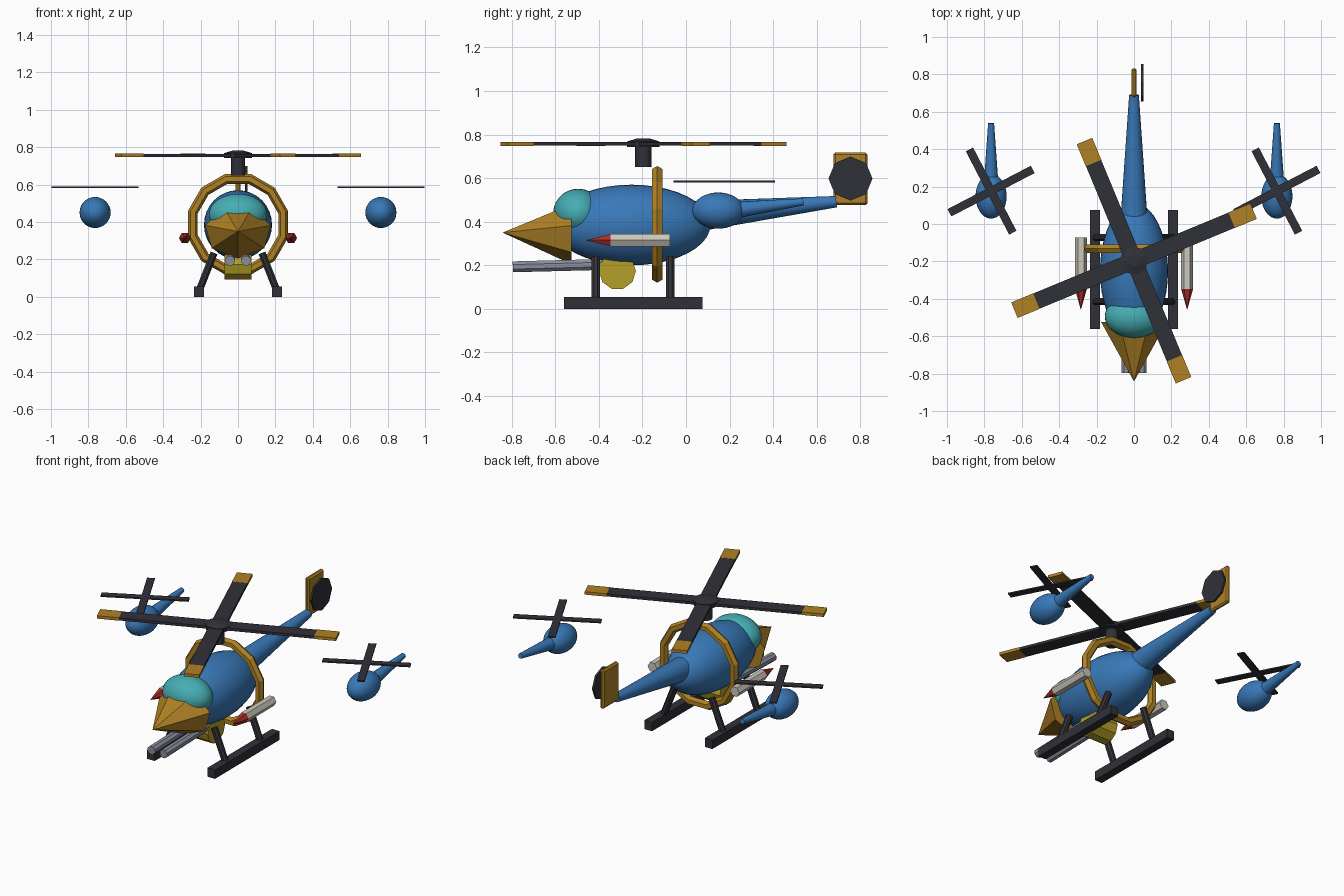
import bpy, bmesh
from math import pi, cos, sin, radians
from mathutils import Vector, Matrix

if "Cube" in bpy.data.objects:
    bpy.data.objects.remove(bpy.data.objects["Cube"])

COLORS = {
    "blue": (0.04, 0.19, 0.48), "gold": (0.43, 0.22, 0.018), "dark": (0.03, 0.03, 0.04),
    "white": (0.6, 0.57, 0.5), "red": (0.4, 0.026, 0.02), "teal": (0.06, 0.42, 0.45),
    "yellow": (0.46, 0.35, 0.02), "steel": (0.26, 0.28, 0.35),
}
MATS = {}
for key, rgb in COLORS.items():
    MATS[key] = bpy.data.materials.new(key)
    MATS[key].diffuse_color = (*rgb, 1)


def finish(name, bm, color):
    bmesh.ops.recalc_face_normals(bm, faces=bm.faces)
    mesh = bpy.data.meshes.new(name)
    bm.to_mesh(mesh)
    bm.free()
    mesh.materials.append(MATS[color])
    ob = bpy.data.objects.new(name, mesh)
    bpy.context.collection.objects.link(ob)
    return ob


def loft(name, p0, p1, r0, r1, sides, color, roll=0, wide=1, smooth=False):
    """Tapered prism from p0 to p1; r1 = 0 gives a pointed end."""
    p0, p1 = Vector(p0), Vector(p1)
    d = (p1 - p0).normalized()
    ref = Vector((0, 0, 1)) if abs(d.z) < 0.95 else Vector((0, 1, 0))
    u = (ref - d * ref.dot(d)).normalized()
    v = d.cross(u)
    angles = [roll + 2 * pi * i / sides for i in range(sides)]
    bm = bmesh.new()

    def ring(p, r):
        return [bm.verts.new(p + u * r * cos(a) + v * r * wide * sin(a)) for a in angles]

    a = ring(p0, r0)
    b = ring(p1, r1) if r1 else [bm.verts.new(p1)]
    bm.faces.new(a)
    if r1:
        bm.faces.new(b)
    for i in range(sides):
        j = (i + 1) % sides
        f = bm.faces.new((a[i], a[j], b[j], b[i]) if r1 else (a[i], a[j], b[0]))
        f.smooth = smooth
    return finish(name, bm, color)


def ellipsoid(name, center, radii, color):
    bm = bmesh.new()
    m = (Matrix.Translation(center) @ Matrix.Diagonal((*radii, 1))
         @ Matrix.Rotation(pi / 2, 4, 'X'))
    bmesh.ops.create_uvsphere(bm, u_segments=32, v_segments=20, radius=1, matrix=m)
    for f in bm.faces:
        f.smooth = True
    return finish(name, bm, color)


def box(name, center, size, color, angle=0, bevel=0):
    bm = bmesh.new()
    bmesh.ops.create_cube(bm, size=1, matrix=Matrix.Diagonal((*size, 1)))
    if bevel:
        bmesh.ops.bevel(bm, geom=bm.edges[:], offset=bevel, segments=1, affect='EDGES')
    bm.transform(Matrix.Translation(center) @ Matrix.Rotation(angle, 4, 'Z'))
    return finish(name, bm, color)


def blade(name, hub, start, end, width, thick, angle, color):
    mid = (start + end) / 2
    c = Vector(hub) + Vector((cos(angle), sin(angle), 0)) * mid
    return box(name, c, (end - start, width, thick), color, angle)


# Fuselage, canopy, nose and tail boom
ellipsoid("fuselage", (0, -0.25, 0.385), (0.182, 0.362, 0.185), "blue")
ellipsoid("canopy", (0, -0.495, 0.44), (0.156, 0.114, 0.111), "teal")
loft("nose_cone", (0, -0.525, 0.35), (0, -0.842, 0.35), 0.145, 0, 7, "gold",
     roll=pi, wide=1.24)
loft("tail_boom", (0, 0.0, 0.42), (0, 0.69, 0.492), 0.074, 0.026, 24, "blue", smooth=True)

# Tail fin and tail rotor disc
box("tail_fin", (0, 0.755, 0.597), (0.028, 0.155, 0.242), "gold", bevel=0.009)
loft("tail_rotor", (0.038, 0.755, 0.598), (0.05, 0.755, 0.598), 0.101, 0.101, 8, "dark")

# Hoop round the fuselage
bm = bmesh.new()
rings = []
for i in range(12):
    t = 2 * pi * (i + 0.5) / 12
    out = Vector((cos(t), 0, sin(t)))
    rings.append([bm.verts.new(Vector((0, -0.132, 0.388)) + out * (0.25 + 0.027 * cos(k * pi / 3))
                               + Vector((0, 0.027 * sin(k * pi / 3), 0))) for k in range(6)])
for i in range(12):
    a, b = rings[i], rings[(i + 1) % 12]
    for k in range(6):
        bm.faces.new((a[k], a[(k + 1) % 6], b[(k + 1) % 6], b[k]))
finish("hoop", bm, "gold")

# Main rotor
Y = -0.196
loft("rotor_mast", (0, Y, 0.65), (0, Y, 0.75), 0.037, 0.037, 12, "dark")
loft("rotor_hub", (0, Y, 0.742), (0, Y, 0.768), 0.074, 0.074, 12, "dark")
loft("rotor_cap", (0, Y, 0.768), (0, Y, 0.782), 0.074, 0.03, 12, "dark")
for i in range(4):
    ang = radians(22.5) + i * pi / 2
    blade(f"rotor_blade_{i}", (0, Y, 0.757), 0, 0.565, 0.088, 0.016, ang, "dark")
    blade(f"rotor_tip_{i}", (0, Y, 0.757), 0.565, 0.692, 0.09, 0.018, ang, "gold")

# Belly mount
loft("gun_mount", (-0.072, -0.315, 0.173), (0.072, -0.315, 0.173), 0.085, 0.085, 10,
     "yellow", roll=pi / 10)

for side, s in (("left", -1), ("right", 1)):
    # Twin gun barrels
    loft(f"gun_barrel_{side}", (s * 0.042, -0.795, 0.193), (s * 0.042, -0.33, 0.205),
         0.027, 0.027, 8, "steel", roll=pi / 8)
    # Landing skids and struts
    box(f"skid_{side}", (s * 0.208, -0.243, 0.0275), (0.052, 0.636, 0.055), "dark")
    for end, y in (("front", -0.415), ("rear", -0.072)):
        loft(f"strut_{end}_{side}", (s * 0.205, y, 0.04), (s * 0.128, y, 0.235),
             0.021, 0.021, 8, "dark", roll=pi / 8)
    # Missiles
    x = s * 0.284
    loft(f"missile_body_{side}", (x, -0.073, 0.315), (x, -0.347, 0.315), 0.032, 0.032, 6,
         "white", roll=pi / 2)
    loft(f"missile_tip_{side}", (x, -0.347, 0.315), (x, -0.46, 0.315), 0.032, 0, 6,
         "red", roll=pi / 2)
    # Small escort pods with their rotors
    x = s * 0.764
    ellipsoid(f"pod_{side}", (x, 0.148, 0.451), (0.083, 0.119, 0.083), "blue")
    loft(f"pod_tail_{side}", (x, 0.16, 0.445), (x, 0.539, 0.491), 0.043, 0.016, 16,
         "blue", smooth=True)
    for i in range(4):
        blade(f"pod_blade_{side}_{i}", (x, 0.176, 0.585), 0, 0.251, 0.044, 0.008,
              radians(27.5) + i * pi / 2, "dark")

for m in bpy.data.materials:
    if m.users and not m.is_grease_pencil:
        m.use_nodes = True
        m.node_tree.nodes["Principled BSDF"].inputs["Base Color"].default_value = m.diffuse_color
